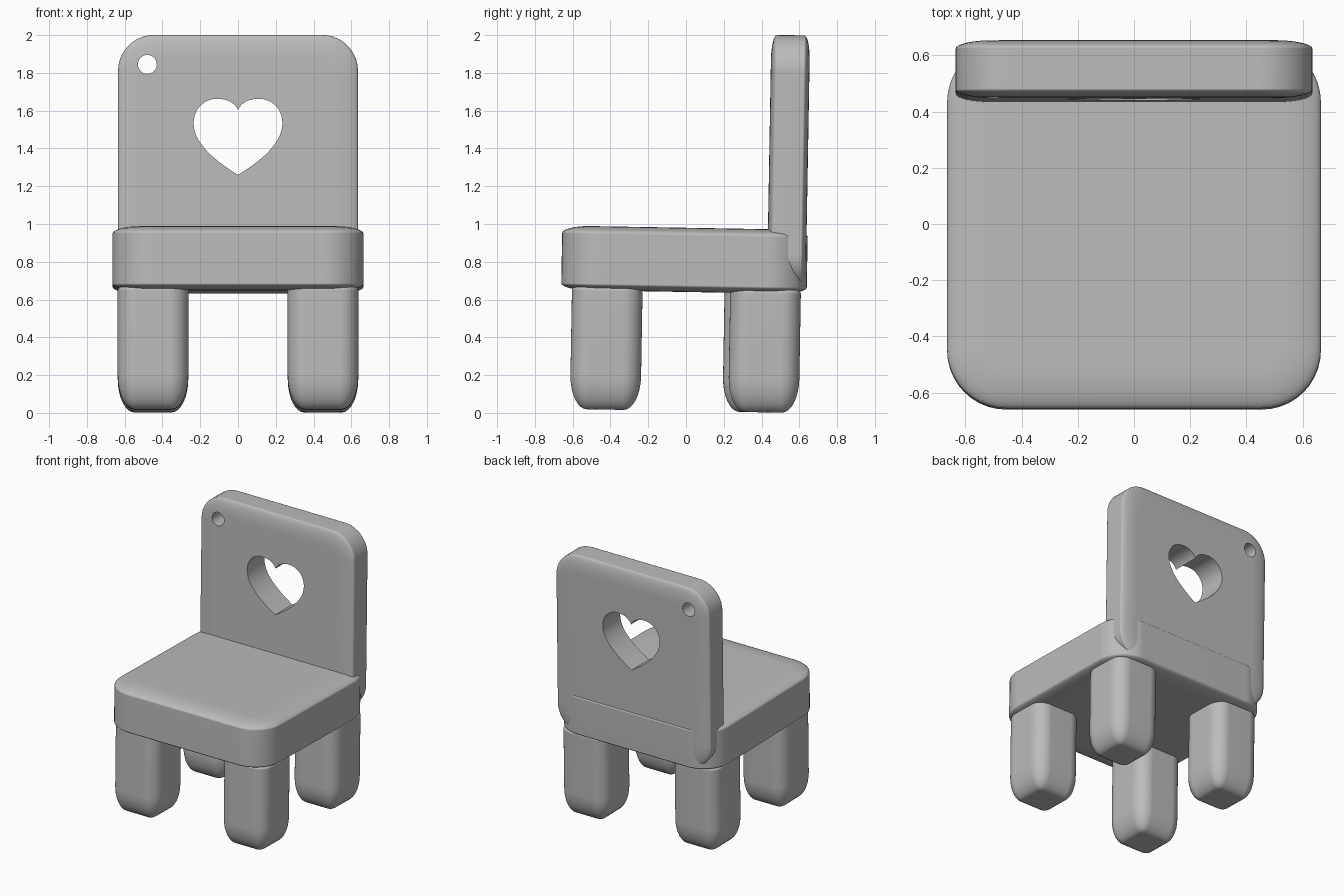
import bpy, bmesh, math
from mathutils import Matrix, Vector
from mathutils.geometry import interpolate_bezier

if "Cube" in bpy.data.objects:
    bpy.data.objects.remove(bpy.data.objects["Cube"])

grey = bpy.data.materials.new("plain grey")
grey.use_nodes = True
grey.diffuse_color = (0.5, 0.5, 0.5, 1)
grey.node_tree.nodes["Principled BSDF"].inputs["Base Color"].default_value = (0.5, 0.5, 0.5, 1)

TILT = Matrix.Translation((0, 0, 0.01)) @ Matrix.Rotation(math.radians(-1), 4, "X")
UPRIGHT = Matrix.Rotation(math.radians(90), 4, "X")  # stands a slab up, its base facing back


def rounded_rect(hx, hy, r, steps=10):
    """Outline of a rectangle with round corners."""
    pts = []
    for k, (sx, sy) in enumerate([(1, 1), (-1, 1), (-1, -1), (1, -1)]):
        for i in range(steps + 1):
            a = math.radians(90 * (k + i / steps))
            pts.append((sx * (hx - r) + r * math.cos(a), sy * (hy - r) + r * math.sin(a)))
    return pts


def loft(name, rings, matrix):
    """Skin a stack of equal rings and close both ends."""
    bm = bmesh.new()
    loops = [[bm.verts.new(p) for p in ring] for ring in rings]
    n = len(loops[0])
    for a, b in zip(loops, loops[1:]):
        for i in range(n):
            bm.faces.new((a[i], a[(i + 1) % n], b[(i + 1) % n], b[i]))
    bm.faces.new(loops[0][::-1])
    bm.faces.new(loops[-1])
    bmesh.ops.recalc_face_normals(bm, faces=bm.faces)
    mesh = bpy.data.meshes.new(name)
    bm.to_mesh(mesh)
    bm.free()
    mesh.materials.append(grey)
    obj = bpy.data.objects.new(name, mesh)
    bpy.context.collection.objects.link(obj)
    obj.matrix_world = matrix
    return obj


def soft_block(name, hx, hy, height, r, low, high, matrix, steps=8):
    """Rounded block; low and high are (inset, rise) of the elliptical rims."""
    levels = []
    for i in range(steps + 1):
        a = math.pi / 2 * i / steps
        levels.append((low[1] * (1 - math.cos(a)), low[0] * (1 - math.sin(a))))
    for i in range(steps + 1):
        a = math.pi / 2 * i / steps
        levels.append((height - high[1] * (1 - math.sin(a)), high[0] * (1 - math.cos(a))))
    rings = [[(x, y, z) for x, y in rounded_rect(hx - d, hy - d, max(r - d, 0.02))]
             for z, d in levels]
    return loft(name, rings, matrix)


def finish(obj):
    bpy.ops.object.select_all(action="DESELECT")
    obj.select_set(True)
    bpy.context.view_layer.objects.active = obj
    bpy.ops.object.shade_smooth_by_angle(angle=math.radians(35))
    obj.modifiers.new("even shading", "WEIGHTED_NORMAL").keep_sharp = True


# Seat
finish(soft_block("seat", 0.665, 0.65, 0.34, 0.21, (0.15, 0.035), (0.15, 0.04),
                  TILT @ Matrix.Translation((0, -0.022, 0.63))))

# Legs, the right back one set slightly forward
for name, x, y in [("front_left_leg", 0.45, -0.428), ("front_right_leg", -0.45, -0.428),
                   ("back_left_leg", 0.45, 0.41), ("back_right_leg", -0.45, 0.38)]:
    finish(soft_block(name, 0.187, 0.187, 0.66, 0.1, (0.09, 0.18), (0.07, 0.03),
                      TILT @ Matrix.Translation((x, y, 0))))

# Backrest
back = soft_block("backrest", 0.635, 0.675, 0.205, 0.19, (0.13, 0.03), (0.13, 0.03),
                  TILT @ Matrix.Translation((0, 0.622, 1.324)) @ UPRIGHT)

# Heart and round hole cut through the backrest
tip, side, top, notch = [Vector(p) for p in [(0, 1.26), (0.235, 1.535), (0.11, 1.663), (0, 1.605)]]
half = (interpolate_bezier(tip, Vector((0.13, 1.34)), Vector((0.235, 1.43)), side, 14)
        + interpolate_bezier(side, Vector((0.235, 1.61)), Vector((0.18, 1.663)), top, 10)[1:]
        + interpolate_bezier(top, Vector((0.06, 1.663)), Vector((0.02, 1.645)), notch, 8)[1:])
heart = [(p[0], p[1]) for p in half] + [(-p[0], p[1]) for p in half[-2:0:-1]]
circle = [(-0.48 + 0.05 * math.cos(math.tau * i / 32), 1.845 + 0.05 * math.sin(math.tau * i / 32))
          for i in range(32)]
cutters = []
for name, outline in [("heart_cutter", heart), ("hole_cutter", circle)]:
    cutter = loft(name, [[(x, y, z) for x, z in outline] for y in (0.2, 0.9)], Matrix())
    cutter.hide_render = True
    cutters.append(cutter)
    cut = back.modifiers.new(name, "BOOLEAN")
    cut.operation, cut.solver, cut.object = "DIFFERENCE", "EXACT", cutter
bpy.context.view_layer.update()
evaluated = back.evaluated_get(bpy.context.evaluated_depsgraph_get())
cut_mesh = bpy.data.meshes.new_from_object(evaluated)
back.modifiers.clear()
back.data = cut_mesh
for cutter in cutters:
    bpy.data.objects.remove(cutter)
finish(back)
